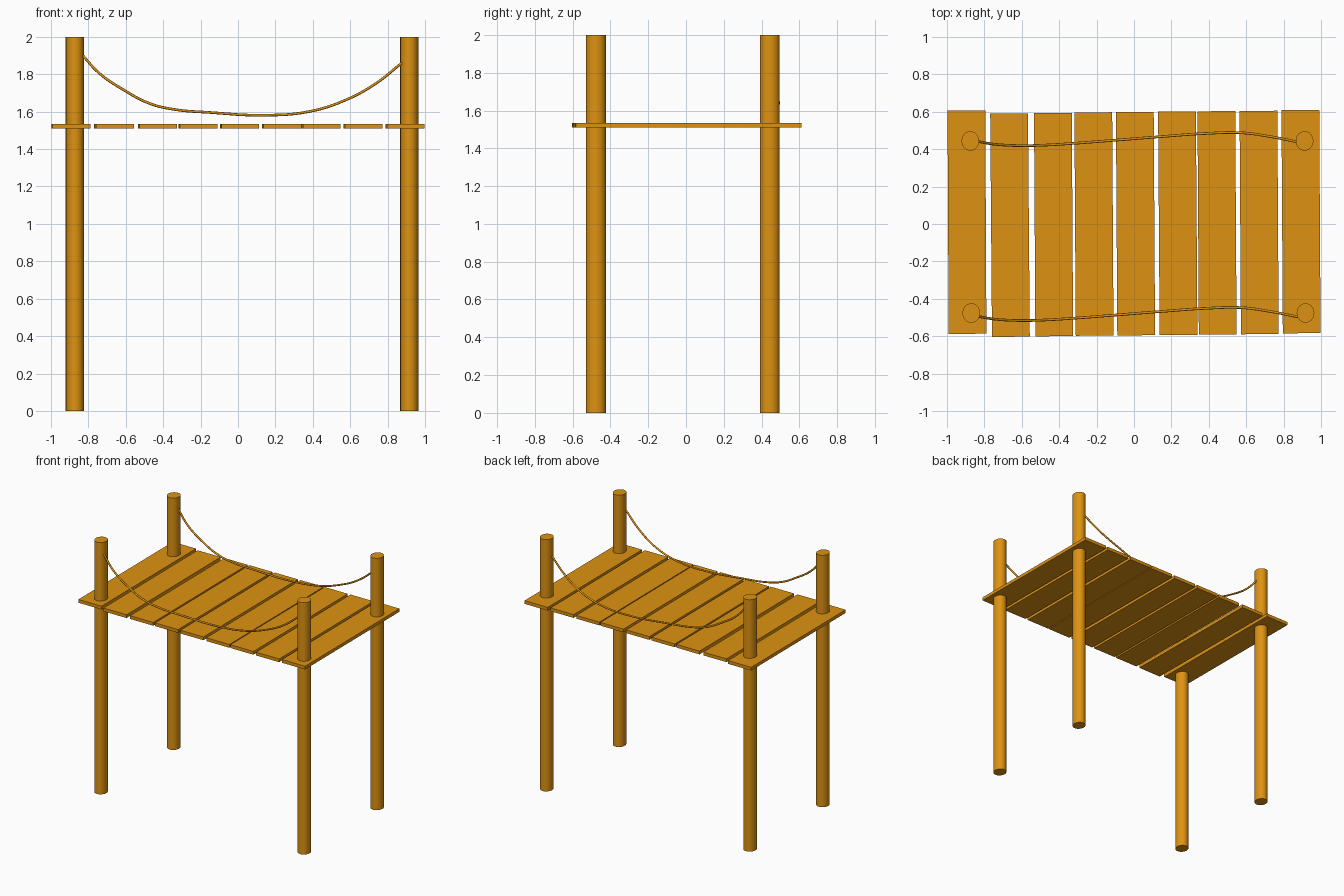
import bpy
from mathutils import Vector

if "Cube" in bpy.data.objects:
    bpy.data.objects.remove(bpy.data.objects["Cube"], do_unlink=True)

# One warm wood colour for everything
wood = bpy.data.materials.new("warm_wood")
wood.use_nodes = True
colour = (0.73, 0.29, 0.006, 1)
wood.diffuse_color = colour
wood.node_tree.nodes["Principled BSDF"].inputs["Base Color"].default_value = colour


def finish(name):
    ob = bpy.context.object
    ob.name = name
    ob.data.materials.append(wood)
    return ob


# Deck planks: centre x, centre y, slight turn
PLANKS = [(-0.893, 0.01, 0.005), (-0.663, -0.006, 0.008), (-0.43, -0.003, 0.006),
          (-0.214, 0.0, 0.006), (0.008, 0.002, 0.006), (0.234, 0.004, 0.007),
          (0.444, 0.006, 0.006), (0.669, 0.008, 0.006), (0.893, 0.013, 0.006)]
for i, (x, y, turn) in enumerate(PLANKS):
    bpy.ops.mesh.primitive_cube_add(size=1, location=(x, y, 1.522), rotation=(0, 0, turn))
    plank = finish(f"plank_{i + 1}")
    plank.scale = (0.202, 1.194, 0.026)

# Corner posts, slightly oval
POSTS = {"back_right_post": (-0.875, 0.444), "front_right_post": (-0.87, -0.476),
         "back_left_post": (0.912, 0.444), "front_left_post": (0.917, -0.476)}
for name, (x, y) in POSTS.items():
    bpy.ops.mesh.primitive_cylinder_add(vertices=32, radius=1, depth=2, location=(x, y, 1))
    post = finish(name)
    post.scale = (0.047, 0.052, 1)
    bpy.ops.object.transform_apply(location=False, rotation=False, scale=True)
    bpy.ops.object.shade_smooth_by_angle()

# Sagging ropes between the posts
ROPE = [(-0.84, 0.442, 1.912), (-0.741, 0.426, 1.805), (-0.607, 0.419, 1.714),
        (-0.473, 0.422, 1.644), (-0.34, 0.43, 1.612), (-0.152, 0.444, 1.596),
        (0.142, 0.467, 1.581), (0.382, 0.484, 1.601), (0.57, 0.488, 1.66),
        (0.73, 0.467, 1.746), (0.878, 0.438, 1.862)]
for name, shift in (("back_rope", 0), ("front_rope", -0.935)):
    curve = bpy.data.curves.new(name, "CURVE")
    curve.dimensions = "3D"
    curve.bevel_depth = 0.007
    curve.bevel_resolution = 2
    curve.resolution_u = 6
    curve.use_fill_caps = True
    spline = curve.splines.new("BEZIER")
    spline.bezier_points.add(len(ROPE) - 1)
    for point, co in zip(spline.bezier_points, ROPE):
        point.co = Vector(co) + Vector((0, shift, 0))
        point.handle_left_type = point.handle_right_type = "AUTO"
    curve.materials.append(wood)
    bpy.context.collection.objects.link(bpy.data.objects.new(name, curve))
